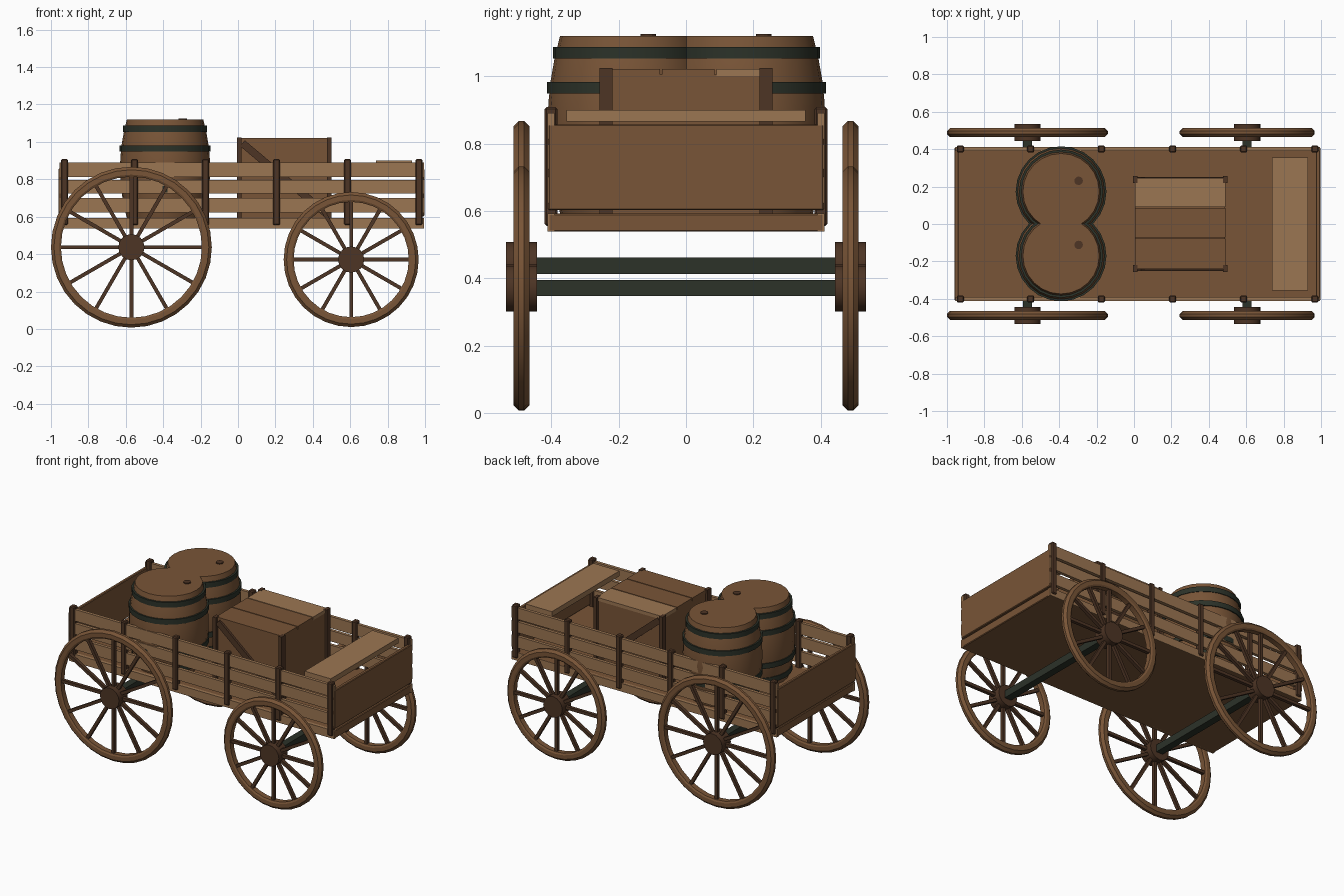
import bpy, bmesh, math
from mathutils import Matrix, Vector

if "Cube" in bpy.data.objects:
    bpy.data.objects.remove(bpy.data.objects["Cube"])


def material(name, rgb):
    m = bpy.data.materials.new(name)
    m.diffuse_color = (*rgb, 1)
    m.use_nodes = True
    m.node_tree.nodes["Principled BSDF"].inputs["Base Color"].default_value = m.diffuse_color
    return m


WOOD = material("mid_brown_wood", (0.19, 0.09, 0.038))
LIGHT = material("light_brown_wood", (0.33, 0.18, 0.085))
DARK = material("dark_brown_wood", (0.075, 0.035, 0.018))
IRON = material("dark_green_iron", (0.025, 0.032, 0.022))


def finish(name, bm, mat, smooth=False):
    bmesh.ops.recalc_face_normals(bm, faces=bm.faces)
    me = bpy.data.meshes.new(name)
    bm.to_mesh(me)
    bm.free()
    me.materials.append(mat)
    ob = bpy.data.objects.new(name, me)
    bpy.context.collection.objects.link(ob)
    if smooth:
        bpy.ops.object.select_all(action='DESELECT')
        bpy.context.view_layer.objects.active = ob
        ob.select_set(True)
        bpy.ops.object.shade_smooth_by_angle(angle=math.radians(25))
    return ob


def add_box(bm, x, y, z, rot=None):
    """Add a box from its (min, max) ranges, optionally rotated about its centre."""
    c = Vector([(a + b) / 2 for a, b in (x, y, z)])
    s = [b - a for a, b in (x, y, z)]
    mat = Matrix.Translation(c) @ (rot or Matrix()) @ Matrix.Diagonal((*s, 1))
    return bmesh.ops.create_cube(bm, size=1, matrix=mat)["verts"]


def box(name, x, y, z, mat, bevel=0.0, rot=None):
    bm = bmesh.new()
    add_box(bm, x, y, z, rot)
    if bevel:
        bmesh.ops.bevel(bm, geom=bm.edges[:], offset=bevel, segments=1, affect='EDGES')
    return finish(name, bm, mat)


def lathe(name, profile, mat, origin, segs, closed=False, along_y=False, smooth=True):
    """Spin (radius, height) points about z, or about y."""
    bm = bmesh.new()
    rings = []
    for i in range(segs):
        a = 2 * math.pi * i / segs
        rings.append([bm.verts.new((r * math.cos(a), r * math.sin(a), h)) for r, h in profile])
    n = len(profile)
    for i in range(segs):
        p, q = rings[i], rings[(i + 1) % segs]
        for j in range(n if closed else n - 1):
            k = (j + 1) % n
            bm.faces.new((p[j], q[j], q[k], p[k]))
    if not closed:
        bm.faces.new([r[0] for r in rings])
        bm.faces.new([r[-1] for r in rings])
    rot = Matrix.Rotation(math.pi / 2, 4, 'X') if along_y else Matrix()
    bm.transform(Matrix.Translation(origin) @ rot)
    return finish(name, bm, mat, smooth)


# Wheels and axles
def wheel(tag, x, y, z, r):
    rim = [(r - 0.053, -0.018), (r - 0.042, -0.024), (r - 0.016, -0.024), (r, -0.008),
           (r, 0.008), (r - 0.016, 0.024), (r - 0.042, 0.024), (r - 0.053, 0.018)]
    lathe(tag + "_rim", rim, WOOD, (x, y, z), 32, closed=True, along_y=True)
    lathe(tag + "_hub", [(0.07, -0.046), (0.07, 0.046)], DARK, (x, y, z), 16, along_y=True)
    bm = bmesh.new()
    for i in range(12):
        verts = add_box(bm, (0.05, r - 0.045), (-0.011, 0.011), (-0.01, 0.01))
        bmesh.ops.rotate(bm, verts=verts, cent=(0, 0, 0),
                         matrix=Matrix.Rotation(i * math.pi / 6, 3, 'Y'))
    bmesh.ops.translate(bm, verts=bm.verts, vec=(x, y, z))
    finish(tag + "_spokes", bm, DARK)


for tag, x, z, r in (("rear", -0.57, 0.437, 0.43), ("front", 0.605, 0.371, 0.361)):
    for side, y in (("right", -0.489), ("left", 0.489)):
        wheel(f"{tag}_{side}_wheel", x, y, z, r)
    box(tag + "_axle", (x - 0.024, x + 0.024), (-0.45, 0.45), (z - 0.024, z + 0.024), IRON)

# Wagon bed: floor and end walls
box("floor", (-0.955, 0.995), (-0.41, 0.41), (0.538, 0.592), WOOD, 0.004)
box("rear_wall", (-0.96, -0.938), (-0.41, 0.41), (0.602, 0.857), WOOD, 0.004)
box("front_wall", (0.972, 0.996), (-0.41, 0.41), (0.602, 0.857), WOOD, 0.004)
box("bench_seat", (0.738, 0.93), (-0.355, 0.355), (0.865, 0.9), LIGHT)

# Slatted sides with posts
POSTS = (-0.928, -0.553, -0.174, 0.206, 0.586, 0.967)
for side, s in (("right", -1), ("left", 1)):
    for i, (z0, z1) in enumerate(((0.538, 0.592), (0.623, 0.7), (0.725, 0.797), (0.813, 0.89))):
        y = sorted((s * 0.39, s * 0.411))
        box(f"{side}_side_plank_{i + 1}", (-0.955, 0.995), y, (z0, z1), LIGHT)
    for i, x in enumerate(POSTS):
        y = sorted((s * 0.382, s * 0.42))
        box(f"{side}_side_post_{i + 1}", (x - 0.019, x + 0.019), y, (0.555, 0.908), DARK, 0.006)

# Barrels with hoops and bungs
BASE, HEIGHT = 0.592, 0.528


def barrel_radius(z):
    t = (z - BASE) / HEIGHT * 2 - 1
    return 0.241 - 0.037 * t * t


for side, y in (("right", -0.17), ("left", 0.173)):
    body = [(barrel_radius(BASE + HEIGHT * i / 8), BASE + HEIGHT * i / 8) for i in range(9)]
    lathe(f"{side}_barrel", body, WOOD, (-0.39, y, 0), 24)
    for i, z in enumerate((0.642, 0.747, 0.965, 1.07)):
        r = barrel_radius(z) + 0.008
        hoop = [(r - 0.03, z - 0.017), (r, z - 0.017), (r, z + 0.017), (r - 0.03, z + 0.017)]
        lathe(f"{side}_barrel_hoop_{i + 1}", hoop, IRON, (-0.39, y, 0), 24, closed=True)
    lathe(f"{side}_barrel_bung", [(0.023, 1.11), (0.023, 1.126)], DARK,
          (-0.296, y + 0.058, 0), 12)

# Crate with corner posts, lid planks and diagonal braces
box("crate_body", (0.008, 0.487), (-0.235, 0.24), (0.592, 1.005), WOOD)
for i, (y0, y1, mat) in enumerate(((-0.24, -0.077, WOOD), (-0.071, 0.085, WOOD), (0.091, 0.245, LIGHT))):
    box(f"crate_lid_plank_{i + 1}", (0.006, 0.489), (y0, y1), (1.0, 1.022), mat)
for side, s in (("right", -1), ("left", 1)):
    for end, x in (("rear", 0.006), ("front", 0.489)):
        y = sorted((s * 0.218, s * 0.257))
        box(f"crate_{side}_{end}_post", (x - 0.012, x + 0.012), y, (0.592, 1.024), DARK)
    y = sorted((s * 0.233, s * 0.25))
    box(f"crate_{side}_brace", (-0.045, 0.54), y, (0.785, 0.825), DARK,
        rot=Matrix.Rotation(math.radians(40), 4, 'Y'))
